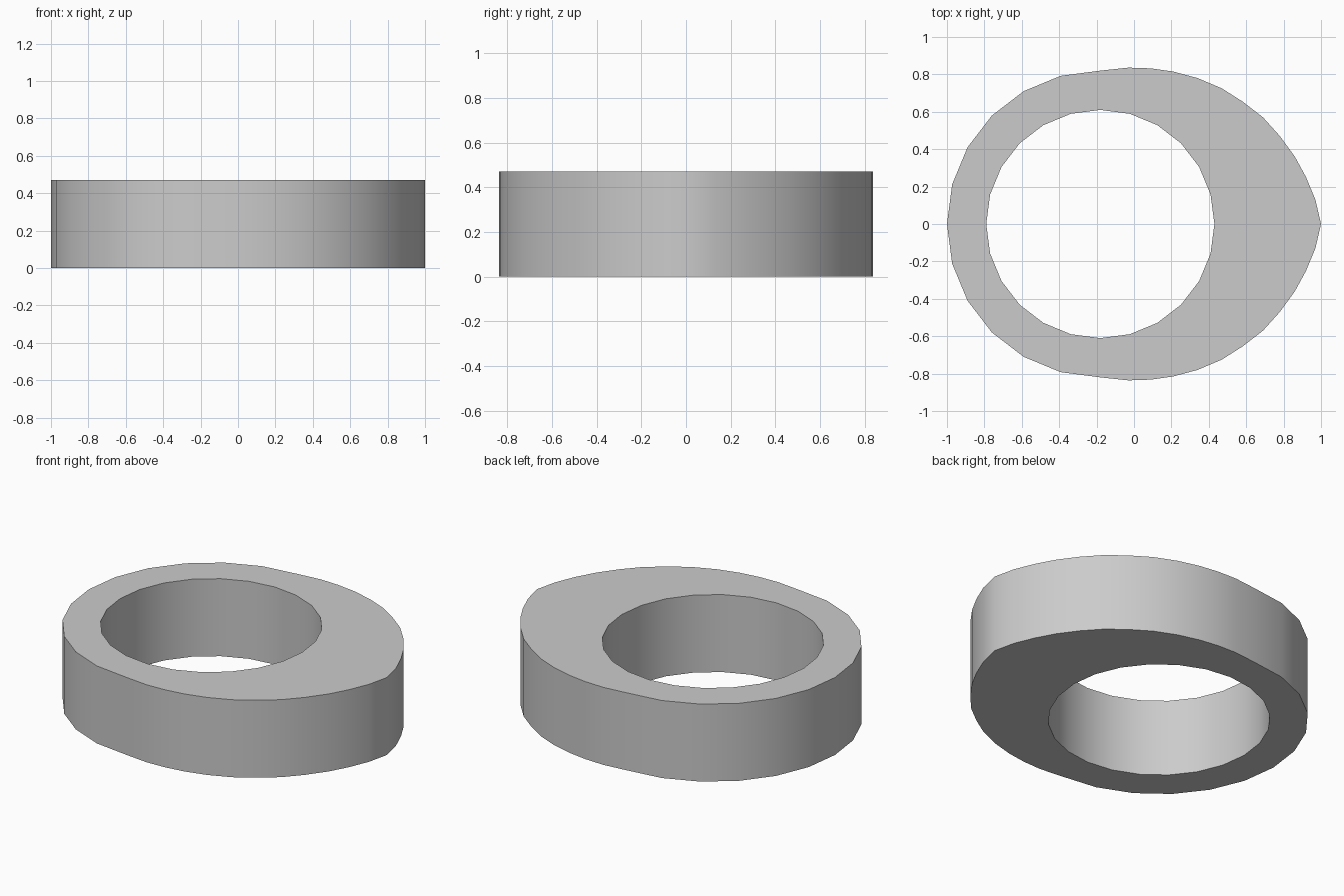
import bpy, bmesh, math

cube = bpy.data.objects.get("Cube")
if cube:
    bpy.data.objects.remove(cube, do_unlink=True)

HEIGHT = 0.47
CENTER_X = -0.18
STEP = math.radians(15)

grey = bpy.data.materials.new("light grey")
grey.use_nodes = True
colour = (0.6, 0.6, 0.6, 1)
grey.diffuse_color = colour
grey.node_tree.nodes["Principled BSDF"].inputs["Base Color"].default_value = colour


def circle_point(radius, index):
    angle = index * STEP
    return (CENTER_X + radius * math.cos(angle), radius * math.sin(angle))


# Outer outline: pointed nose on the right, round shell on the left
nose = [(1, 0), (0.97, 0.13), (0.92, 0.25), (0.86, 0.36), (0.78, 0.47),
        (0.69, 0.57), (0.58, 0.655), (0.47, 0.725), (0.34, 0.78),
        (0.21, 0.815), (0.09, 0.832), (-0.03, 0.836)]
half = nose + [circle_point(0.82, i) for i in range(6, 13)]
outline = half + [(x, -y) for x, y in reversed(half[1:-1])]

# Round bore
bore = [circle_point(0.61, i) for i in range(24)]

# Fill between the two loops, then extrude upward
bm = bmesh.new()
edges = []
for loop in (outline, bore):
    verts = [bm.verts.new((x, y, 0)) for x, y in loop]
    edges += [bm.edges.new((verts[i - 1], verts[i])) for i in range(len(verts))]
bmesh.ops.triangle_fill(bm, edges=edges, use_beauty=True)
result = bmesh.ops.extrude_face_region(bm, geom=bm.faces[:], use_keep_orig=True)
top = [g for g in result["geom"] if isinstance(g, bmesh.types.BMVert)]
bmesh.ops.translate(bm, verts=top, vec=(0, 0, HEIGHT))
bmesh.ops.recalc_face_normals(bm, faces=bm.faces[:])

mesh = bpy.data.meshes.new("cam_ring")
bm.to_mesh(mesh)
bm.free()
mesh.materials.append(grey)
ring = bpy.data.objects.new("cam_ring", mesh)
bpy.context.collection.objects.link(ring)

# Smooth walls with crisp rims
bpy.ops.object.select_all(action="DESELECT")
ring.select_set(True)
bpy.context.view_layer.objects.active = ring
bpy.ops.object.shade_smooth_by_angle(angle=math.radians(30))
